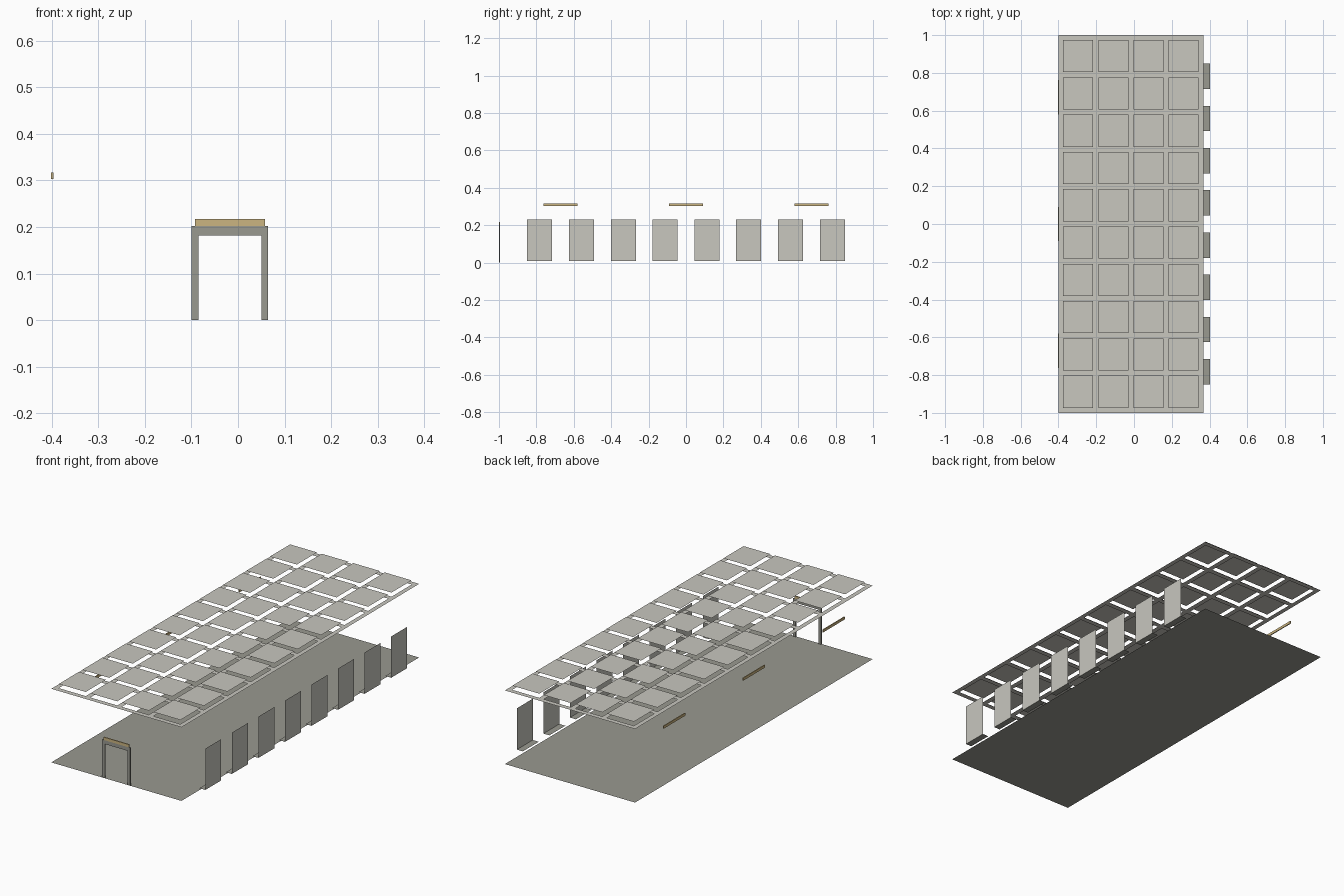
import bpy, bmesh

if "Cube" in bpy.data.objects:
    bpy.data.objects.remove(bpy.data.objects["Cube"])


def material(name, rgb):
    m = bpy.data.materials.new(name)
    m.diffuse_color = (*rgb, 1.0)
    m.use_nodes = True
    m.node_tree.nodes["Principled BSDF"].inputs["Base Color"].default_value = m.diffuse_color
    return m


PALE = material("pale_grey", (0.58, 0.57, 0.52))
GREY = material("warm_grey", (0.32, 0.32, 0.28))
TAN = material("tan", (0.60, 0.46, 0.22))


def make(name, mat, faces=(), boxes=()):
    """One object from flat quads (four corners each) and boxes (low, high)."""
    bm = bmesh.new()
    for quad in faces:
        bm.faces.new([bm.verts.new(p) for p in quad])
    for lo, hi in boxes:
        made = bmesh.ops.create_cube(bm, size=1.0)
        for v in made["verts"]:
            v.co = [(a + b) / 2 + c * (b - a) for a, b, c in zip(lo, hi, v.co)]
    if not boxes:
        bmesh.ops.remove_doubles(bm, verts=bm.verts, dist=1e-5)
    me = bpy.data.meshes.new(name)
    bm.to_mesh(me)
    bm.free()
    me.materials.append(mat)
    ob = bpy.data.objects.new(name, me)
    bpy.context.collection.objects.link(ob)
    return ob


def flat(x0, x1, y0, y1, z):
    return [(x0, y0, z), (x1, y0, z), (x1, y1, z), (x0, y1, z)]


X0, X1 = -0.40, 0.367      # room width
XW = 0.402                 # window plane
CEIL, COFFER = 0.392, 0.414

# floor
make("floor", GREY, [flat(X0, X1, -1, 1, 0)])

# ceiling lattice with raised panels above its openings
xs, ys = [X0], [-1.0]
for i in range(4):
    a = -0.375 + 0.186 * i
    xs += [a, a + 0.159]
for j in range(10):
    b = -0.973 + 0.1974 * j
    ys += [b, b + 0.17]
xs.append(X1)
ys.append(1.0)
lattice, panels = [], []
for i in range(len(xs) - 1):
    for j in range(len(ys) - 1):
        hole = i % 2 == 1 and j % 2 == 1
        cell = flat(xs[i], xs[i + 1], ys[j], ys[j + 1], COFFER if hole else CEIL)
        (panels if hole else lattice).append(cell)
lattice_ob = make("ceiling_lattice", PALE, lattice)
make("ceiling_panels", PALE, panels)

# merge the coplanar lattice cells into clean bars
bm = bmesh.new()
bm.from_mesh(lattice_ob.data)
bmesh.ops.dissolve_limit(bm, angle_limit=0.01, verts=bm.verts, edges=bm.edges)
bm.to_mesh(lattice_ob.data)
bm.free()

# window panes and sills along the right side
for k in range(8):
    y = (k - 3.5) * 0.2235
    a, b = y - 0.067, y + 0.067
    make(f"window_pane_{k + 1}", PALE,
         [[(XW, a, 0.01), (XW, b, 0.01), (XW, b, 0.23), (XW, a, 0.23)]])
    make(f"window_sill_{k + 1}", GREY, [flat(X1, XW, a, b, 0.01)])

# wall strips along the left side
for k, y in enumerate((-0.671, 0.0, 0.671)):
    make(f"wall_strip_{k + 1}", TAN,
         boxes=[((-0.402, y - 0.091, 0.303), (-0.397, y + 0.091, 0.317))])

# door frame and the sign plate above it
F, B = -1.0, -0.994
make("door_frame", GREY, boxes=[
    ((-0.100, F, 0), (-0.085, B, 0.182)),
    ((0.050, F, 0), (0.065, B, 0.182)),
    ((-0.100, F, 0.182), (0.065, B, 0.202))])
make("door_top_plate", TAN, boxes=[((-0.092, F, 0.202), (0.058, B, 0.217))])
